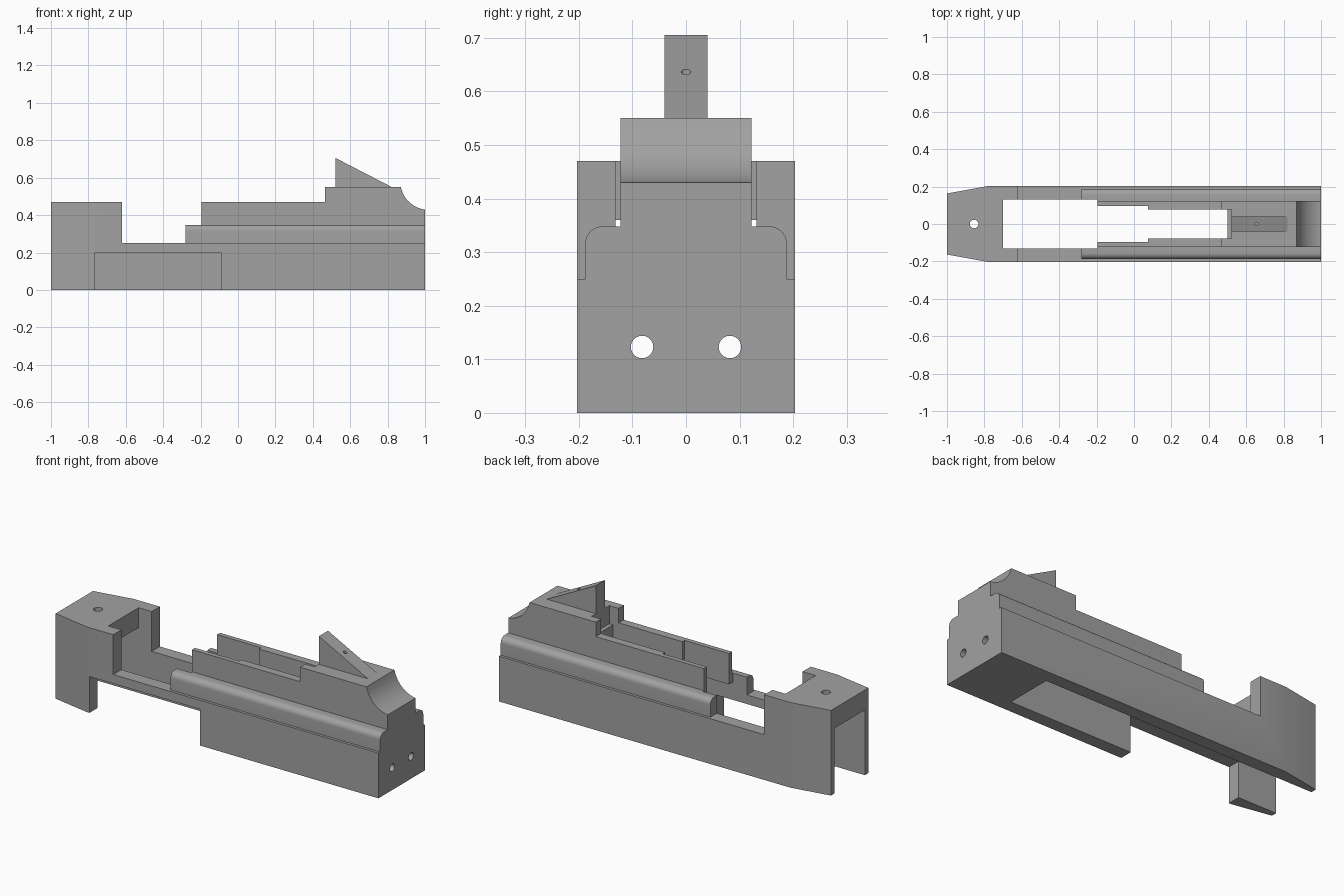
import bpy, bmesh, math
from mathutils import Vector

cube = bpy.data.objects.get("Cube")
if cube:
    bpy.data.objects.remove(cube, do_unlink=True)

# Single flat colour
grey = bpy.data.materials.new("mid_grey")
grey.use_nodes = True
grey.diffuse_color = (0.36, 0.36, 0.36, 1)
grey.node_tree.nodes["Principled BSDF"].inputs["Base Color"].default_value = grey.diffuse_color


def prism(name, profile, axis, low, high):
    """Extrude a 2D profile along an axis; profile coordinates keep x, y, z order."""
    bm = bmesh.new()
    verts = []
    for a, b in profile:
        co = [a, b]
        co.insert(axis, low)
        verts.append(bm.verts.new(co))
    face = bm.faces.new(verts)
    moved = bmesh.ops.extrude_face_region(bm, geom=[face])["geom"]
    shift = Vector((0, 0, 0))
    shift[axis] = high - low
    bmesh.ops.translate(bm, vec=shift, verts=[v for v in moved if isinstance(v, bmesh.types.BMVert)])
    bmesh.ops.recalc_face_normals(bm, faces=bm.faces)
    mesh = bpy.data.meshes.new(name)
    bm.to_mesh(mesh)
    bm.free()
    mesh.materials.append(grey)
    obj = bpy.data.objects.new(name, mesh)
    bpy.context.collection.objects.link(obj)
    return obj


def box(name, x0, x1, y0, y1, z0, z1):
    return prism(name, [(x0, y0), (x1, y0), (x1, y1), (x0, y1)], 2, z0, z1)


def arc(cx, cy, r, start, end, steps):
    angles = [math.radians(start + (end - start) * i / steps) for i in range(steps + 1)]
    return [(cx + r * math.cos(a), cy + r * math.sin(a)) for a in angles]


def rod(name, axis, a, b, r, low, high):
    return prism(name, arc(a, b, r, 0, 345, 23), axis, low, high)


def combine(target, other, operation):
    mod = target.modifiers.new("combine", 'BOOLEAN')
    mod.operation = operation
    mod.solver = 'EXACT'
    mod.object = other
    bpy.context.view_layer.objects.active = target
    bpy.ops.object.modifier_apply(modifier=mod.name)
    bpy.data.objects.remove(other, do_unlink=True)


# Body with a tapered nose, lowered behind the nose block
plan = [(-1, -0.163), (-0.78, -0.203), (1, -0.203), (1, 0.203), (-0.78, 0.203), (-1, 0.163)]
body = prism("slotted_body", plan, 2, 0, 0.47)
combine(body, box("lowering", -0.62, 1.2, -0.5, 0.5, 0.25, 0.8), 'DIFFERENCE')

# Rounded side rails
half = arc(0.156, 0.316, 0.032, 0, 90, 8)
rail = [(0.188, 0.1)] + half + [(-y, z) for y, z in reversed(half)] + [(-0.188, 0.1)]
combine(body, prism("side_rails", rail, 0, -0.28, 1), 'UNION')

# Stepped upper housing with a scooped end
scoop = arc(1.02, 0.58, 0.152, 191.4, 262, 14)
scoop[0] = (0.87, 0.55)
scoop[-1] = (1, 0.43)
side = [(-0.195, 0.2), (-0.195, 0.47), (0.465, 0.47), (0.465, 0.55)] + scoop + [(1, 0.2)]
combine(body, prism("upper_housing", side, 1, -0.122, 0.122), 'UNION')

# Central channel, underside cavity, side notch and holes
cuts = [
    box("nose_window", -0.7, -0.195, -0.132, 0.132, -0.1, 0.8),
    box("underside_cavity", -1.2, 0.66, -0.132, 0.132, -0.1, 0.3),
    box("nose_cavity", -1.2, -0.6, -0.132, 0.132, -0.1, 0.36),
    box("wide_slot", -0.3, 0.075, -0.096, 0.096, 0.1, 0.8),
    box("narrow_slot", 0, 0.5, -0.077, 0.077, 0.1, 0.8),
    box("slot_ledge", 0.4, 0.522, -0.077, 0.077, 0.45, 0.8),
    box("side_notch", -0.765, -0.09, -0.3, -0.1, -0.1, 0.2),
    rod("nose_hole", 2, -0.855, 0, 0.023, 0.3, 0.6),
]
cuts += [rod("end_hole", 0, s * 0.082, 0.123, 0.021, 0.5, 1.1) for s in (-1, 1)]
for cutter in cuts:
    combine(body, cutter, 'DIFFERENCE')

# Sloping wedge fin with a small hole
fin = prism("wedge_fin", [(0.522, 0.53), (0.522, 0.705), (0.822, 0.55), (0.822, 0.53)], 1, -0.04, 0.04)
combine(fin, rod("fin_hole", 2, 0.655, 0, 0.009, 0.58, 0.8), 'DIFFERENCE')

# Smooth the curves, keep the edges crisp
for obj in (body, fin):
    bpy.ops.object.select_all(action='DESELECT')
    obj.select_set(True)
    bpy.context.view_layer.objects.active = obj
    bpy.ops.object.shade_smooth_by_angle(angle=math.radians(25))
